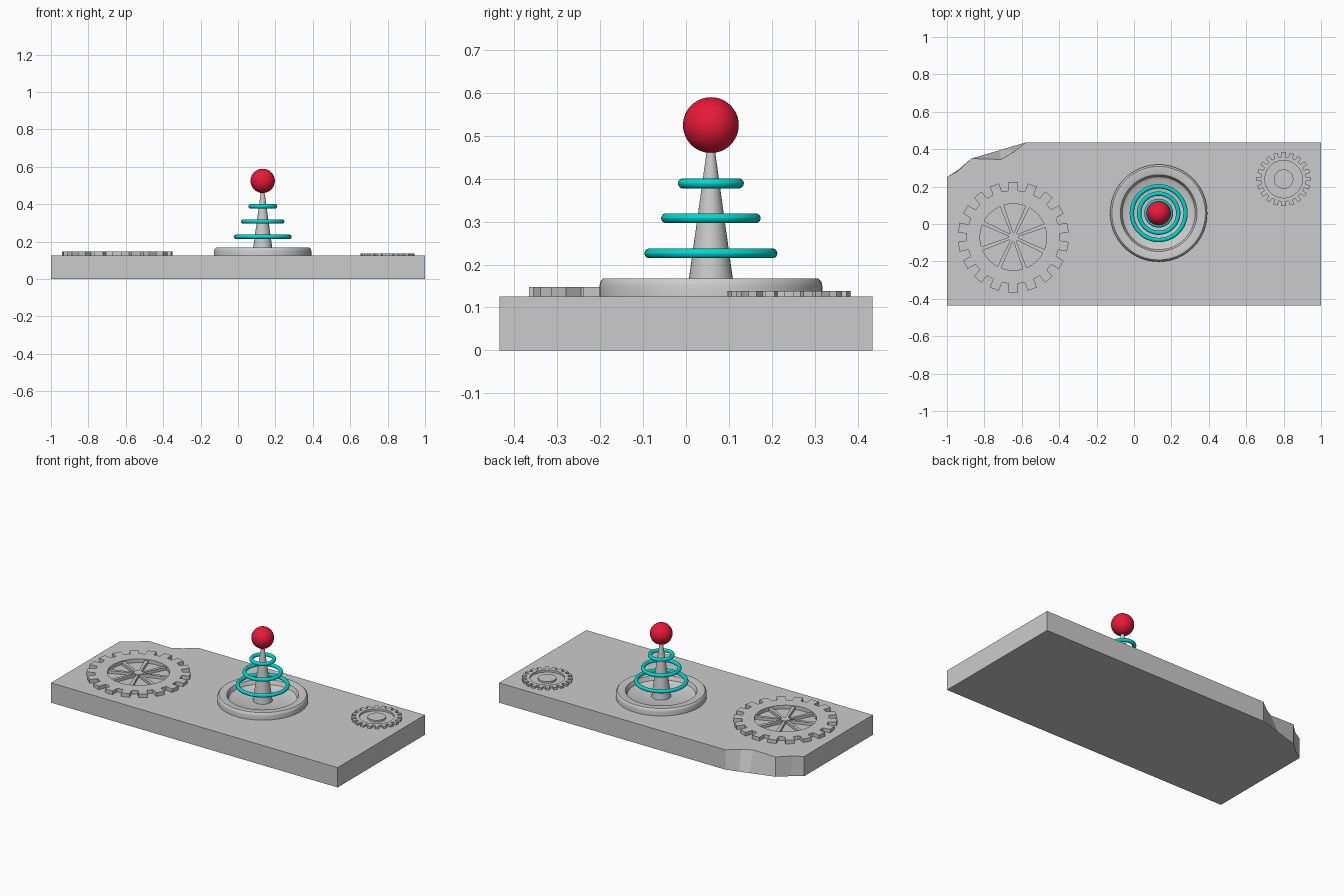
import bpy
from math import sin, cos, pi, radians

if "Cube" in bpy.data.objects:
    bpy.data.objects.remove(bpy.data.objects["Cube"])

TOP = 0.125


def loft(name, rings, caps=True, smooth=False):
    """Skin a stack of closed point rings that all have the same length."""
    n = len(rings[0])
    verts = [p for r in rings for p in r]
    faces = [(k * n + i, k * n + (i + 1) % n, (k + 1) * n + (i + 1) % n, (k + 1) * n + i)
             for k in range(len(rings) - 1) for i in range(n)]
    if caps:
        faces.append(tuple(reversed(range(n))))
        faces.append(tuple(range(len(verts) - n, len(verts))))
    me = bpy.data.meshes.new(name)
    me.from_pydata(verts, [], faces)
    ob = bpy.data.objects.new(name, me)
    bpy.context.collection.objects.link(ob)
    if smooth:
        bpy.context.view_layer.objects.active = ob
        ob.select_set(True)
        bpy.ops.object.shade_smooth_by_angle(angle=radians(35))
        ob.select_set(False)
    return ob


def circle(c, r, z, n):
    return [(c[0] + r * cos(2 * pi * i / n), c[1] + r * sin(2 * pi * i / n), z) for i in range(n)]


def lathe(name, c, profile, n=64):
    return loft(name, [circle(c, r, z, n) for r, z in profile], smooth=True)


def gear(name, c, teeth, r_tip, r_root, r_hole, top):
    """Flat toothed rim with a round hole."""
    steps = [(-0.29, r_root), (-0.25, r_tip), (0.25, r_tip), (0.29, r_root)]
    polar = [((t + s) * 2 * pi / teeth + pi / 2, r) for t in range(teeth) for s, r in steps]
    outer = [(c[0] + r * cos(a), c[1] + r * sin(a)) for a, r in polar]
    inner = [(c[0] + r_hole * cos(a), c[1] + r_hole * sin(a)) for a, r in polar]
    low = TOP - 0.005
    loft(name, [[(*p, z) for p in ring] for ring, z in
                ((outer, low), (outer, top), (inner, top), (inner, low))], caps=False)


def material(name, color):
    m = bpy.data.materials.new(name)
    m.diffuse_color = color
    m.use_nodes = True
    m.node_tree.nodes["Principled BSDF"].inputs["Base Color"].default_value = m.diffuse_color
    return m


# Slab with a broken back left corner; the top edge is notched further in
shared = [(-1, -0.435), (1, -0.435), (1, 0.435)]
chip_low = [(-0.58, 0.435), (-0.66, 0.412), (-0.72, 0.394), (-0.87, 0.35), (-0.94, 0.29), (-1, 0.25)]
chip_top = [(-0.58, 0.435), (-0.65, 0.38), (-0.71, 0.345), (-0.87, 0.35), (-0.94, 0.285), (-1, 0.25)]
loft("base_slab", [[(x, y, 0) for x, y in shared + chip_low],
                   [(x, y, TOP) for x, y in shared + chip_top]])

# Large spoked gear
big = (-0.645, -0.07)
gear("large_gear", big, 18, 0.297, 0.25, 0.178, 0.148)
lathe("large_gear_hub", big, [(0.027, TOP - 0.005), (0.027, 0.145)], 24)
for i in range(8):
    a = i * pi / 4 + radians(20)
    pts = []
    for r, w in ((0.015, -0.007), (0.182, -0.011), (0.182, 0.011), (0.015, 0.007)):
        pts.append((big[0] + r * cos(a) - w * sin(a), big[1] + r * sin(a) + w * cos(a)))
    loft(f"large_gear_spoke_{i}", [[(*p, z) for p in pts] for z in (TOP - 0.005, 0.142)])

# Small gear with a raised hub disc
small = (0.80, 0.24)
gear("small_gear", small, 20, 0.145, 0.12, 0.1, 0.138)
lathe("small_gear_hub", small, [(0.052, TOP - 0.005), (0.052, 0.136)], 32)

# Round dish with rolled rim, and tapering mast
mast = (0.132, 0.058)
lathe("dish", mast, [(0.26, TOP - 0.005), (0.26, 0.15), (0.257, 0.161), (0.25, 0.168),
                     (0.213, 0.168), (0.205, 0.165), (0.195, 0.14), (0.18, 0.131), (0.04, 0.129)])
lathe("mast", mast, [(0.056, TOP), (0.051, 0.168), (0.009, 0.47)], 32)

# Three shrinking rings around the mast
teal = material("teal", (0.0, 0.68, 0.62, 1))
for i, (r, z) in enumerate(((0.155, 0.226), (0.116, 0.308), (0.077, 0.389))):
    t = 0.0115
    prof = [(r - t + t * cos(2 * pi * k / 14), z + t * sin(2 * pi * k / 14)) for k in range(15)]
    ring = loft(f"coil_ring_{i + 1}", [circle(mast, pr, pz, 64) for pr, pz in prof[:14] + prof[:1]],
                caps=False, smooth=True)
    ring.data.materials.append(teal)

# Red ball on top
bpy.ops.mesh.primitive_uv_sphere_add(segments=40, ring_count=24, radius=0.065,
                                     location=(*mast, 0.525))
ball = bpy.context.object
ball.name = "top_ball"
bpy.ops.object.shade_smooth()
ball.data.materials.append(material("red", (0.8, 0.01, 0.04, 1)))
